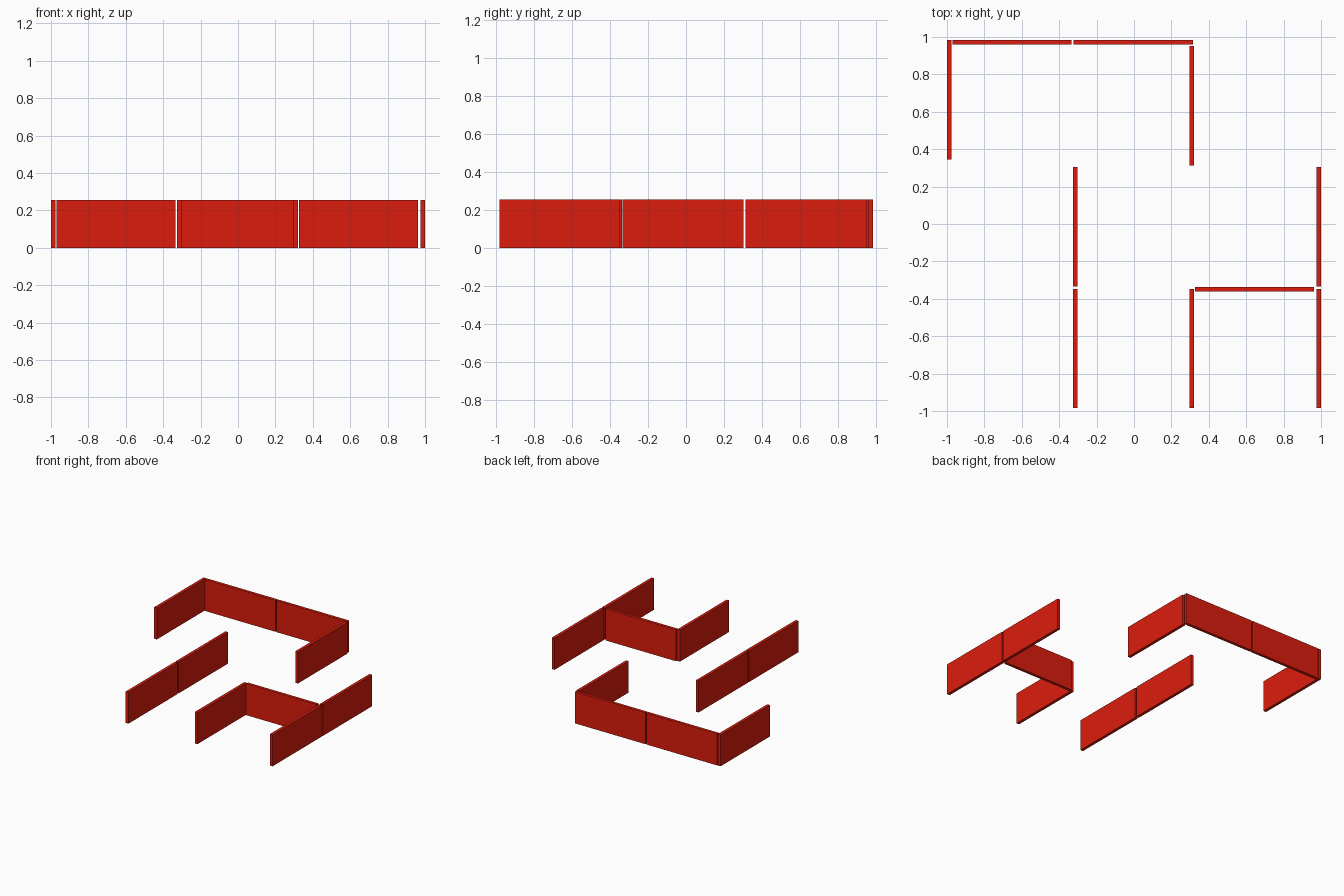
import bpy

if "Cube" in bpy.data.objects:
    bpy.data.objects.remove(bpy.data.objects["Cube"])

LENGTH, THICK, HEIGHT = 0.637, 0.024, 0.257

red = bpy.data.materials.new("red")
red.diffuse_color = (0.72, 0.012, 0.004, 1)
red.use_nodes = True
red.node_tree.nodes["Principled BSDF"].inputs["Base Color"].default_value = red.diffuse_color


def wall(name, x, y, along_x=False):
    """One upright panel standing on the floor."""
    bpy.ops.mesh.primitive_cube_add(size=1, location=(x, y, HEIGHT / 2))
    panel = bpy.context.object
    panel.name = name
    panel.scale = (LENGTH, THICK, HEIGHT) if along_x else (THICK, LENGTH, HEIGHT)
    bpy.ops.object.transform_apply(location=False, rotation=False, scale=True)
    panel.data.materials.append(red)


# Back row of panels
wall("back_wall_left", -0.652, 0.972, True)
wall("back_wall_right", -0.004, 0.972, True)

# Panels returning forward from the back row
wall("back_left_side_wall", -0.988, 0.664)
wall("back_right_side_wall", 0.31, 0.632)

# Two straight runs, each of a middle and a front panel
for side, x in (("left", -0.314), ("right", 0.988)):
    wall(side + "_middle_wall", x, -0.015)
    wall(side + "_front_wall", x, -0.665)

# Front right bay
wall("bay_side_wall", 0.31, -0.665)
wall("bay_back_wall", 0.645, -0.348, True)
